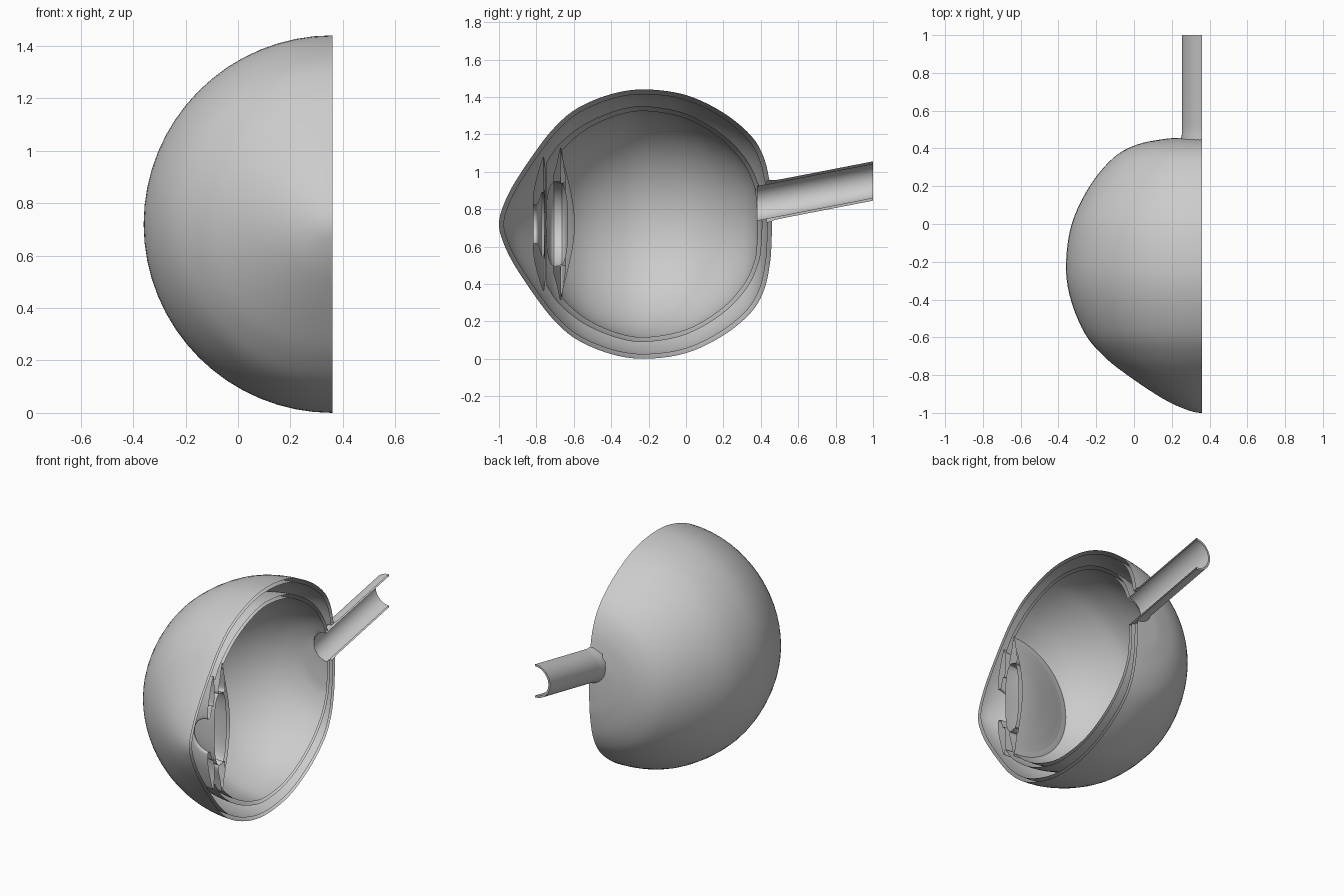
import bpy, bmesh, math
from mathutils import Vector

if "Cube" in bpy.data.objects:
    bpy.data.objects.remove(bpy.data.objects["Cube"])

CX, CZ = 0.36, 0.72      # axis of the eye, lying in the cut plane
SEG = 32                 # segments around the half turn


def smooth(pts, sub=5, closed=False):
    """Catmull-Rom curve through (y, r) points."""
    p = [Vector(a) for a in pts]
    n, out = len(p), []
    for i in range(n if closed else n - 1):
        if closed:
            a, b, c, d = (p[(i + k) % n] for k in (-1, 0, 1, 2))
        else:
            b, c = p[i], p[i + 1]
            # mirror the end points that lie on the axis
            a = p[i - 1] if i else Vector((c.x, -c.y)) if b.y == 0 else b
            d = p[i + 2] if i + 2 < n else Vector((b.x, -b.y)) if c.y == 0 else c
        for k in range(sub):
            t = k / sub
            out.append(0.5 * (2 * b + (c - a) * t + (2 * a - 5 * b + 4 * c - d) * t * t
                              + (3 * b - a - 3 * c + d) * t ** 3))
    if not closed:
        out.append(p[-1])
    return [(v.x, max(v.y, 0)) for v in out]


def nerve_z(y):
    return 0.83 + 0.194 * (y - 0.38)


def half_turn(bm, profile, centre=lambda y: CZ, closed=False):
    """Sweep a (y, r) profile half way round, on the -x side."""
    rings = []
    for y, r in profile:
        ring = []
        for k in range(SEG + 1):
            a = math.pi * k / SEG
            ring.append(bm.verts.new((CX - r * math.sin(a), y, centre(y) + r * math.cos(a))))
        rings.append(ring)
    if closed:
        rings.append(rings[0])
    for a, b in zip(rings, rings[1:]):
        for k in range(SEG):
            bm.faces.new((a[k], a[k + 1], b[k + 1], b[k]))


def nerve_hole(bm, radius):
    """Open a round hole where the nerve leaves the back of a shell."""
    def offset(v):
        return Vector((v.co.x - CX, v.co.z - nerve_z(v.co.y)))
    back = [v for v in bm.verts if v.co.y > 0.2]
    bmesh.ops.delete(bm, geom=[v for v in back if offset(v).length < radius * 0.8],
                     context='VERTS')
    for v in bm.verts:
        if v.co.y > 0.2:
            o = offset(v)
            if o.length < radius:
                o = o.normalized() * radius
                v.co.x, v.co.z = CX + o.x, nerve_z(v.co.y) + o.y


def finish(bm, name):
    bmesh.ops.remove_doubles(bm, verts=bm.verts, dist=1e-5)
    bmesh.ops.recalc_face_normals(bm, faces=bm.faces)
    me = bpy.data.meshes.new(name)
    bm.to_mesh(me)
    bm.free()
    ob = bpy.data.objects.new(name, me)
    bpy.context.collection.objects.link(ob)
    bpy.context.view_layer.objects.active = ob
    ob.select_set(True)
    bpy.ops.object.shade_smooth_by_angle(angle=math.radians(40))
    ob.select_set(False)


def part(name, profiles, hole=0, closed=False):
    bm = bmesh.new()
    for prof in profiles:
        half_turn(bm, prof, closed=closed)
    bmesh.ops.remove_doubles(bm, verts=bm.verts, dist=1e-5)
    if hole:
        nerve_hole(bm, hole)
    finish(bm, name)


# outer shell with the pointed cornea at the front
outer = smooth([(-1, 0), (-0.98, 0.09), (-0.92, 0.215), (-0.8, 0.395), (-0.7, 0.52),
                (-0.58, 0.62), (-0.4, 0.695), (-0.22, 0.72), (0, 0.69), (0.2, 0.595),
                (0.35, 0.47), (0.42, 0.345), (0.45, 0.2), (0.457, 0.1), (0.46, 0)])
inner = [(-0.25 + (y + 0.25) * 0.968, r * 0.968) for y, r in outer]
part("outer_shell", [outer, inner], hole=0.112)

# middle layer, open at the front
part("middle_layer", [smooth([(-0.745, 0.33), (-0.68, 0.425), (-0.55, 0.53), (-0.38, 0.605),
                              (-0.22, 0.63), (0, 0.59), (0.2, 0.475), (0.33, 0.335),
                              (0.39, 0.2), (0.404, 0.1), (0.408, 0)])], hole=0.098)

# inner layer, turning in behind the lens as a shallow dish
part("inner_layer", [smooth([(-0.595, 0), (-0.605, 0.12), (-0.635, 0.26), (-0.66, 0.36),
                             (-0.66, 0.40), (-0.54, 0.505), (-0.38, 0.58), (-0.22, 0.607),
                             (0, 0.567), (0.19, 0.455), (0.31, 0.325), (0.368, 0.2),
                             (0.382, 0.1), (0.386, 0)])], hole=0.093)

# lens, a rounded disc
lens = []
for k in range(25):
    a = math.pi * k / 24
    c, s = math.cos(a), math.sin(a)
    lens.append((-0.69 - 0.06 * math.copysign(abs(c) ** 0.75, c), 0.23 * max(s, 0) ** 0.75))
part("lens", [lens])

# iris ring in front of the lens
part("iris", [smooth([(-0.765, 0.355), (-0.79, 0.28), (-0.812, 0.19), (-0.817, 0.115),
                      (-0.803, 0.105), (-0.79, 0.115), (-0.772, 0.17), (-0.757, 0.175),
                      (-0.75, 0.25), (-0.756, 0.34)], closed=True)], closed=True)

# ciliary ring holding the lens
part("ciliary_ring", [smooth([(-0.67, 0.41), (-0.69, 0.33), (-0.712, 0.24), (-0.69, 0.225),
                              (-0.66, 0.22), (-0.643, 0.24), (-0.656, 0.33)], closed=True)],
     closed=True)

# optic nerve, a slanted half tube flaring into the shell
bm = bmesh.new()
half_turn(bm, [(0.43, 0.112), (0.452, 0.112), (0.475, 0.106), (0.52, 0.105), (1.0, 0.105),
               (1.0, 0.093), (0.38, 0.093)], centre=nerve_z)
finish(bm, "optic_nerve")
